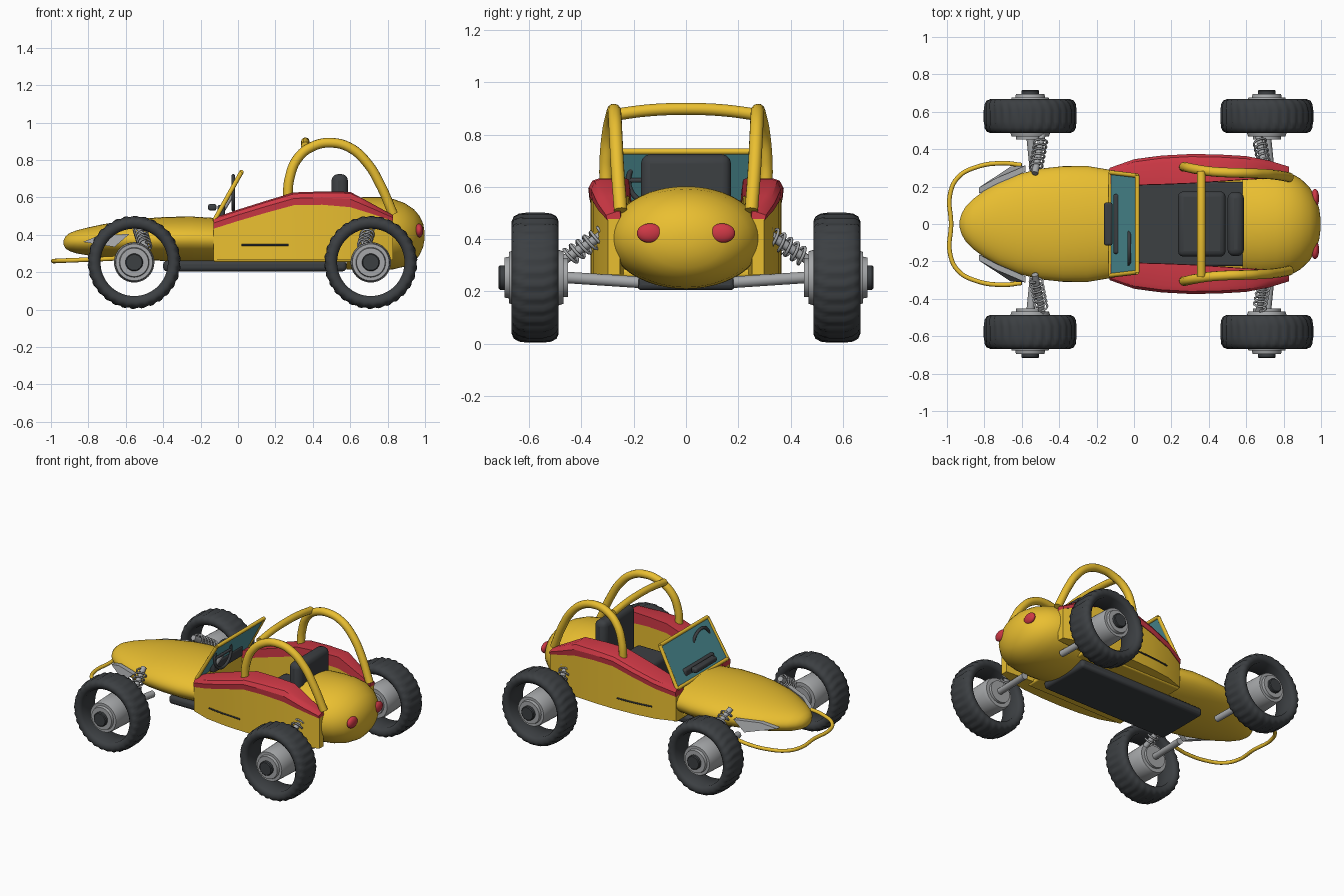
import bpy, bmesh
from math import sin, cos, pi, radians
from mathutils import Vector

if "Cube" in bpy.data.objects:
    bpy.data.objects.remove(bpy.data.objects["Cube"])


def mat(name, rgb):
    m = bpy.data.materials.new(name)
    m.diffuse_color = (*rgb, 1)
    m.use_nodes = True
    m.node_tree.nodes["Principled BSDF"].inputs["Base Color"].default_value = m.diffuse_color
    return m


YELLOW = mat("yellow_paint", (0.82, 0.52, 0.03))
RED = mat("red_paint", (0.62, 0.04, 0.06))
DARK = mat("dark_rubber", (0.045, 0.05, 0.055))
TEAL = mat("teal_glass", (0.08, 0.3, 0.33))
STEEL = mat("steel", (0.38, 0.39, 0.4))


def finish(name, bm, m, angle=40):
    bmesh.ops.recalc_face_normals(bm, faces=bm.faces)
    me = bpy.data.meshes.new(name)
    bm.to_mesh(me)
    bm.free()
    me.polygons.foreach_set("use_smooth", [True] * len(me.polygons))
    me.set_sharp_from_angle(angle=radians(angle))
    me.materials.append(m)
    o = bpy.data.objects.new(name, me)
    bpy.context.collection.objects.link(o)
    return o


def loft(name, rings, m, closed=False, angle=40):
    bm = bmesh.new()
    vs = [[bm.verts.new(p) for p in r] for r in rings]
    n = len(vs[0])
    pairs = list(zip(vs, vs[1:])) + ([(vs[-1], vs[0])] if closed else [])
    for a, b in pairs:
        for j in range(n):
            k = (j + 1) % n
            bm.faces.new((a[j], a[k], b[k], b[j]))
    if not closed:
        bm.faces.new(vs[0])
        bm.faces.new(vs[-1])
    return finish(name, bm, m, angle)


def bevel(o, w, seg=3):
    b = o.modifiers.new("bevel", "BEVEL")
    b.width, b.segments = w, seg
    return o


def box(name, x, y, z, m, bev=0.01):
    rings = [[(a, y[0], z[0]), (a, y[1], z[0]), (a, y[1], z[1]), (a, y[0], z[1])] for a in x]
    return bevel(loft(name, rings, m), bev)


def tube(name, pts, r, m, smooth=True, res=4):
    cu = bpy.data.curves.new(name, "CURVE")
    cu.dimensions, cu.bevel_depth, cu.bevel_resolution, cu.use_fill_caps = "3D", r, res, True
    sp = cu.splines.new("BEZIER" if smooth else "POLY")
    if smooth:
        sp.bezier_points.add(len(pts) - 1)
        for b, p in zip(sp.bezier_points, pts):
            b.co, b.handle_left_type, b.handle_right_type = p, "AUTO", "AUTO"
    else:
        sp.points.add(len(pts) - 1)
        for b, p in zip(sp.points, pts):
            b.co = (*p, 1)
    cu.materials.append(m)
    o = bpy.data.objects.new(name, cu)
    bpy.context.collection.objects.link(o)
    return o


def lathe(name, c, prof, m, n=40):
    # profile of (offset along y, radius) around the wheel axle
    rings = [[(c[0] + r * cos(2 * pi * i / n), c[1] + y, c[2] + r * sin(2 * pi * i / n))
              for i in range(n)] for y, r in prof]
    return loft(name, rings, m, angle=35)


def shell(name, stations):
    # elliptical hull sections: x, half width, top z, bottom z
    n = 48
    return loft(name, [[(x, w * cos(2 * pi * i / n), (t + b) / 2 + (t - b) / 2 * sin(2 * pi * i / n))
                        for i in range(n)] for x, w, t, b in stations], YELLOW)


# Nose and tail shells
shell("nose", [(-0.932, .02, .373, .347), (-.922, .055, .392, .327), (-.9, .093, .410, .313),
               (-.86, .134, .425, .300), (-.80, .178, .440, .290), (-.72, .225, .457, .281),
               (-.62, .266, .474, .272), (-.5, .296, .488, .265), (-.38, .309, .496, .26),
               (-.25, .31, .498, .257), (-.12, .288, .490, .257)])
shell("tail", [(.58, .295, .595, .215), (.68, .297, .602, .21), (.76, .292, .602, .21),
               (.83, .276, .592, .216), (.89, .243, .570, .23), (.94, .195, .537, .256),
               (.97, .145, .502, .29), (.99, .085, .46, .335), (.997, .03, .42, .375)])

# Tub, floor and seat
box("tub", (-.13, .62), (-.29, .29), (.255, .285), YELLOW)
box("floor_pan", (-.4, .58), (-.19, .19), (.205, .262), DARK, .02)
box("cockpit_floor", (-.1, .6), (-.225, .225), (.27, .31), DARK)
box("seat_cushion", (.235, .49), (-.175, .175), (.3, .46), DARK, .03)
box("seat_back", (.5, .588), (-.172, .172), (.32, .725), DARK, .035)

# Side panels and red rails: x, outer y, inner y, rail bottom z, rail top z
SIDE = [(-.13, .292, .215, .437, .490), (0, .338, .208, .478, .535), (.15, .358, .212, .522, .582),
        (.3, .366, .218, .563, .627), (.45, .364, .228, .565, .632), (.6, .355, .238, .552, .630),
        (.72, .332, .245, .515, .565), (.83, .298, .252, .478, .505)]
for s, side in ((1, "left"), (-1, "right")):
    loft("side_panel_" + side, [[(x, s * o, .265), (x, s * o, a), (x, s * i, a), (x, s * i, .265)]
                                for x, o, i, a, t in SIDE], YELLOW, angle=30)
    loft("side_rail_" + side, [[(x, s * (o + .004), a - .004), (x, s * (o + .008), (a + t) / 2),
                                (x, s * (o - .006), t - .008), (x, s * (o - .03), t),
                                (x, s * i, t), (x, s * (i - .002), a)]
                               for x, o, i, a, t in SIDE], RED, angle=30)
    tube("side_trim_" + side, [(.02, s * .344, .345), (.15, s * .36, .345), (.27, s * .366, .345)], .005, DARK)

    # Roll hoop
    tube("roll_hoop_" + side, [(.265, s * .305, .58), (.275, s * .305, .7), (.32, s * .295, .81),
                               (.4, s * .282, .873), (.5, s * .275, .892), (.6, s * .272, .865),
                               (.69, s * .268, .785), (.76, s * .262, .67), (.83, s * .25, .51)], .026, YELLOW)
    # Headlight plate
    q = [(-.83, .172, .362), (-.74, .222, .398), (-.58, .29, .405), (-.66, .285, .335)]
    loft("headlight_" + side, [[(x, s * (y + d), z) for x, y, z in q] for d in (-.01, .022)], STEEL)

    # Tail light
    bm = bmesh.new()
    bmesh.ops.create_uvsphere(bm, u_segments=24, v_segments=14, radius=1)
    for v in bm.verts:
        v.co = (.968 + .022 * v.co.x, s * .138 + .05 * v.co.y, .423 + .037 * v.co.z)
    finish("tail_light_" + side, bm, RED)

    # Wheels and suspension
    for wx, end, sx in ((-.555, "front", -.5), (.71, "rear", .675)):
        tag = end + "_" + side
        c = (wx, s * .577, .253)
        half = [(-.07, .180), (-.085, .195), (-.09, .215), (-.082, .234), (-.062, .245), (-.03, .249)]
        prof = half + [(-y, r) for y, r in reversed(half)]
        n = 120
        rings = []
        for k in range(n):
            a = 2 * pi * k / n
            ring = []
            for j, (y, r) in enumerate(prof):
                d = .006 if r > .23 and (k + min(j, 11 - j)) % 4 < 2 else 0
                ring.append((c[0] + (r - d) * cos(a), c[1] + y, c[2] + (r - d) * sin(a)))
            rings.append(ring)
        loft("tyre_" + tag, rings, DARK, closed=True, angle=50)
        lathe("hub_" + tag, c, [(s * y, r) for y, r in (
            (-.125, .05), (-.125, .075), (-.108, .075), (-.108, .1), (-.085, .108), (.09, .102), (.1, .098),
            (.1, .08), (.118, .076), (.118, .05))], STEEL)
        lathe("hub_cap_" + tag, c, [(s * .1, .047), (s * .135, .047), (s * .14, .042)], DARK)
        tube("lower_arm_" + tag, [(wx + .03, s * .18, .235), (wx, s * .48, .255)], .022, STEEL, False)

        # Damper rod and coil spring
        dx = .03 if end == "front" else -.03
        p, q = Vector((sx - dx, s * .27, .45)), Vector((sx + dx * .3, s * .475, .315))
        tube("damper_" + tag, [p, q], .018, STEEL, False)
        ax = (q - p).normalized()
        u = ax.cross(Vector((1, 0, 0))).normalized()
        w = ax.cross(u)
        coil = [p.lerp(q, .12 + .75 * k / 96) + .034 * (cos(k * pi / 8) * u + sin(k * pi / 8) * w)
                for k in range(97)]
        tube("spring_" + tag, coil, .006, STEEL, False, 1)

# Crossbar between hoops
tube("roll_crossbar", [(.36, -.28, .875), (.36, -.14, .893), (.36, 0, .898), (.36, .14, .893), (.36, .28, .875)],
     .023, YELLOW)

# Front bumper loop
h = [(-.6, .315, .278), (-.7, .325, .272), (-.84, .305, .266), (-.94, .25, .262), (-.983, .16, .26)]
tube("front_bumper", h + [(-.978, 0, .26)] + [(x, -y, z) for x, y, z in reversed(h)], .012, YELLOW)

# Windscreen with frame
corners = [(-.125, -.275, .48), (-.125, .275, .48), (.018, .258, .735), (.018, -.258, .735)]
loft("windscreen", [[(x + d, y, z - d * .5) for x, y, z in corners] for d in (-.004, .004)], TEAL)
for k in range(4):
    tube("windscreen_frame_%d" % k, [corners[k], corners[(k + 1) % 4]], .012, YELLOW, False)

# Cowl vent, steering wheel and column
box("cowl_vent", (-.16, -.115), (-.115, .115), (.53, .565), DARK, .012)
box("dash", (-.11, -.07), (-.16, .16), (.49, .56), DARK, .012)
ring = [(-.025, -.13 + .09 * cos(k * pi / 24), .625 + .09 * sin(k * pi / 24)) for k in range(48)]
tube("steering_wheel", ring, .01, DARK, False).data.splines[0].use_cyclic_u = True
tube("steering_spoke", [(-.025, -.215, .625), (-.025, -.045, .625)], .009, DARK, False)
tube("steering_column", [(-.1, -.13, .5), (-.025, -.13, .625)], .012, STEEL, False)
